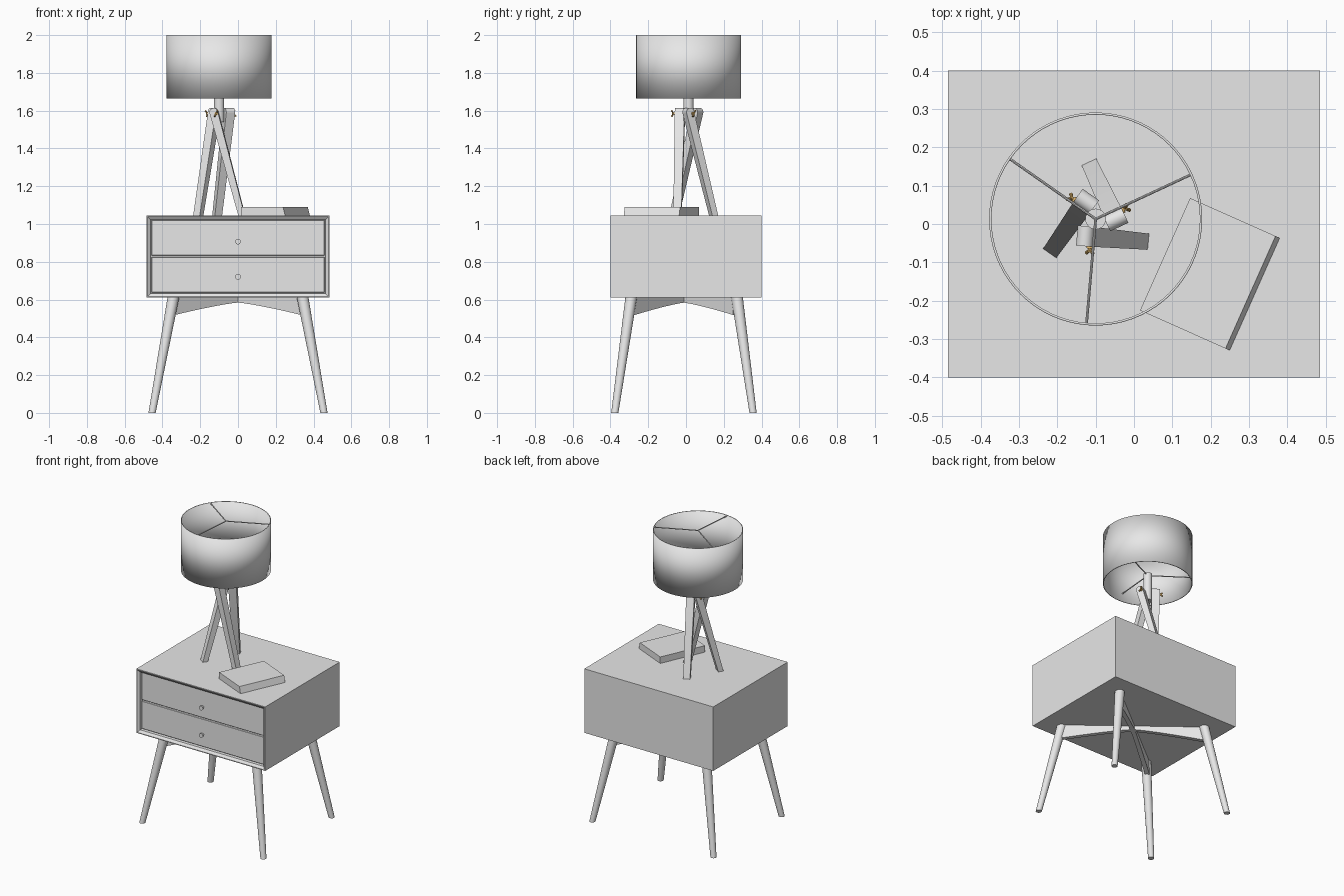
import bpy, bmesh
from math import sin, cos, pi, radians
from mathutils import Vector, Matrix

if "Cube" in bpy.data.objects:
    bpy.data.objects.remove(bpy.data.objects["Cube"])


def material(name, rgb):
    m = bpy.data.materials.new(name)
    m.use_nodes = True
    m.diffuse_color = (*rgb, 1)
    m.node_tree.nodes["Principled BSDF"].inputs["Base Color"].default_value = (*rgb, 1)
    return m


GREY = material("plain grey", (0.8, 0.8, 0.8))
BRASS = material("brass", (0.8, 0.5, 0.16))


def finish(name, bm, mat=GREY, smooth=True):
    bmesh.ops.recalc_face_normals(bm, faces=bm.faces)
    me = bpy.data.meshes.new(name)
    bm.to_mesh(me)
    bm.free()
    ob = bpy.data.objects.new(name, me)
    bpy.context.collection.objects.link(ob)
    me.materials.append(mat)
    if smooth:
        bpy.ops.object.select_all(action='DESELECT')
        ob.select_set(True)
        bpy.context.view_layer.objects.active = ob
        bpy.ops.object.shade_smooth_by_angle(angle=radians(35))
    return ob


def box_mesh(lo, hi):
    bm = bmesh.new()
    lo, hi = Vector(lo), Vector(hi)
    size = hi - lo
    bmesh.ops.create_cube(bm, size=1, matrix=Matrix.Translation((lo + hi) / 2) @ Matrix.Diagonal((*size, 1)))
    return bm


def rod(name, a, b, r1, r2, mat=GREY, seg=24, level=False, caps=True):
    """Round bar from a to b; level=True keeps both ends horizontal."""
    a, b = Vector(a), Vector(b)
    d = b - a
    bm = bmesh.new()
    if level:
        place = Matrix.Translation((a + b) / 2)
        place[0][2], place[1][2] = d.x / d.z, d.y / d.z
        depth = d.z
    else:
        place = Matrix.Translation((a + b) / 2) @ d.to_track_quat('Z', 'Y').to_matrix().to_4x4()
        depth = d.length
    bmesh.ops.create_cone(bm, cap_ends=caps, segments=seg, radius1=r1, radius2=r2, depth=depth, matrix=place)
    return finish(name, bm, mat)


def prism(name, profile, place):
    """Extrude (u, v) points through a slab; place(u, v, side) gives the position."""
    bm = bmesh.new()
    sides = [[bm.verts.new(place(u, v, s)) for u, v in profile] for s in (-1, 1)]
    for ring in sides:
        bm.faces.new(ring)
    n = len(profile)
    for i in range(n):
        j = (i + 1) % n
        bm.faces.new((sides[0][i], sides[0][j], sides[1][j], sides[1][i]))
    return finish(name, bm)


# Cabinet shell with a sloped frame and a recessed front
bm = box_mesh((-0.485, -0.4, 0.61), (0.485, 0.4, 1.045))
bm.faces.ensure_lookup_table()
front = min(bm.faces, key=lambda f: f.calc_center_median().y)
for width, depth in ((0.005, 0), (0.016, -0.012), (0.0005, -0.03)):
    bmesh.ops.inset_region(bm, faces=[front], thickness=width, depth=depth, use_even_offset=True)
finish("cabinet", bm, smooth=False)

# Drawers and knobs
for name, z0, z1, knob in (("lower", 0.637, 0.825, 0.72), ("upper", 0.833, 1.021, 0.907)):
    drawer = finish(name + "_drawer", box_mesh((-0.458, -0.378, z0), (0.458, -0.35, z1)), smooth=False)
    bevel = drawer.modifiers.new("edge", 'BEVEL')
    bevel.width, bevel.segments = 0.002, 1
    rod(name + "_knob_stem", (0, -0.37, knob), (0, -0.388, knob), 0.008, 0.008)
    rod(name + "_knob", (0, -0.386, knob), (0, -0.399, knob), 0.012, 0.015)

# Splayed tapering legs
for sx, side in ((-1, "right"), (1, "left")):
    for end, foot_y, top_y in (("front", -0.377, -0.29), ("back", 0.355, 0.27)):
        rod(f"{end}_{side}_leg", (sx * 0.455, foot_y, 0), (sx * 0.342, top_y, 0.612), 0.019, 0.031, level=True)

# Arched braces crossing under the cabinet between opposite legs
steps = [i / 8 for i in range(-8, 9)]
arch = [(s, 0.585 - 0.067 * abs(s) ** 1.25) for s in steps] + [(1, 0.612), (-1, 0.612)]
for sx, name in ((1, "brace_a"), (-1, "brace_b")):
    along = Vector((sx * 0.345, 0.272, 0))
    across = along.normalized().cross(Vector((0, 0, 1))) * 0.014
    prism(name, arch, lambda u, v, s: along * u + across * s + Vector((0, -0.011, v)))

# Lamp: tripod boards leaning past a central neck, thumb screws, shade rings
AXIS = Vector((-0.1, 0.013, 0))
rod("lamp_neck", AXIS + Vector((0, 0, 1.54)), AXIS + Vector((0, 0, 1.73)), 0.027, 0.027)
board = [(0.108, 1.045), (0.142, 1.045)]
board += [(-0.023 + 0.022 * cos(a), 1.592 + 0.022 * sin(a)) for a in [radians(14) + i * pi / 10 for i in range(11)]]
for k in range(3):
    ang = radians(25 + 120 * k)
    out = Vector((cos(ang), sin(ang), 0))
    tan = Vector((-sin(ang), cos(ang), 0))
    up = Vector((0, 0, 1))

    def place(u, v, s):
        half = 0.021 + 0.005 * (v - 1.045) / 0.55
        return AXIS + out * (0.047 + s * half) + tan * u + up * v
    prism(f"lamp_leg_{k + 1}", board, place)

    # Thumb screw through the top of the board
    pin = AXIS - tan * 0.008 + up * 1.585
    rod(f"screw_{k + 1}", pin + out * 0.03, pin + out * 0.088, 0.005, 0.005, BRASS, 12)
    rod(f"screw_collar_{k + 1}", pin + out * 0.073, pin + out * 0.078, 0.009, 0.009, BRASS, 16)
    for s in (-1, 1):
        rod(f"screw_wing_{k + 1}_{'ab'[s > 0]}", pin + out * 0.08,
            pin + out * 0.09 + (tan * 0.5 + up) * 0.016 * s, 0.003, 0.005, BRASS, 10)

    # Spokes holding the shade
    for level, z in (("upper", 1.994), ("lower", 1.722)):
        rod(f"{level}_spoke_{k + 1}", AXIS + up * z, AXIS + out * 0.275 + up * z, 0.0035, 0.0035, seg=8)

shade = rod("lamp_shade", AXIS + Vector((0, 0, 1.665)), AXIS + Vector((0, 0, 2)), 0.278, 0.278,
            seg=72, level=True, caps=False)
wall = shade.modifiers.new("wall", 'SOLIDIFY')
wall.thickness, wall.offset = 0.006, -1

# Book lying at an angle, with one slightly sloped long side
bm = box_mesh((-0.128, -0.1605, 0), (0.128, 0.1605, 0.044))
for v in bm.verts:
    if v.co.x > 0 and v.co.z > 0.02:
        v.co.x -= 0.012
bm.transform(Matrix.Translation((0.198, -0.131, 1.045)) @ Matrix.Rotation(radians(-24), 4, 'Z'))
finish("book", bm, smooth=False)
